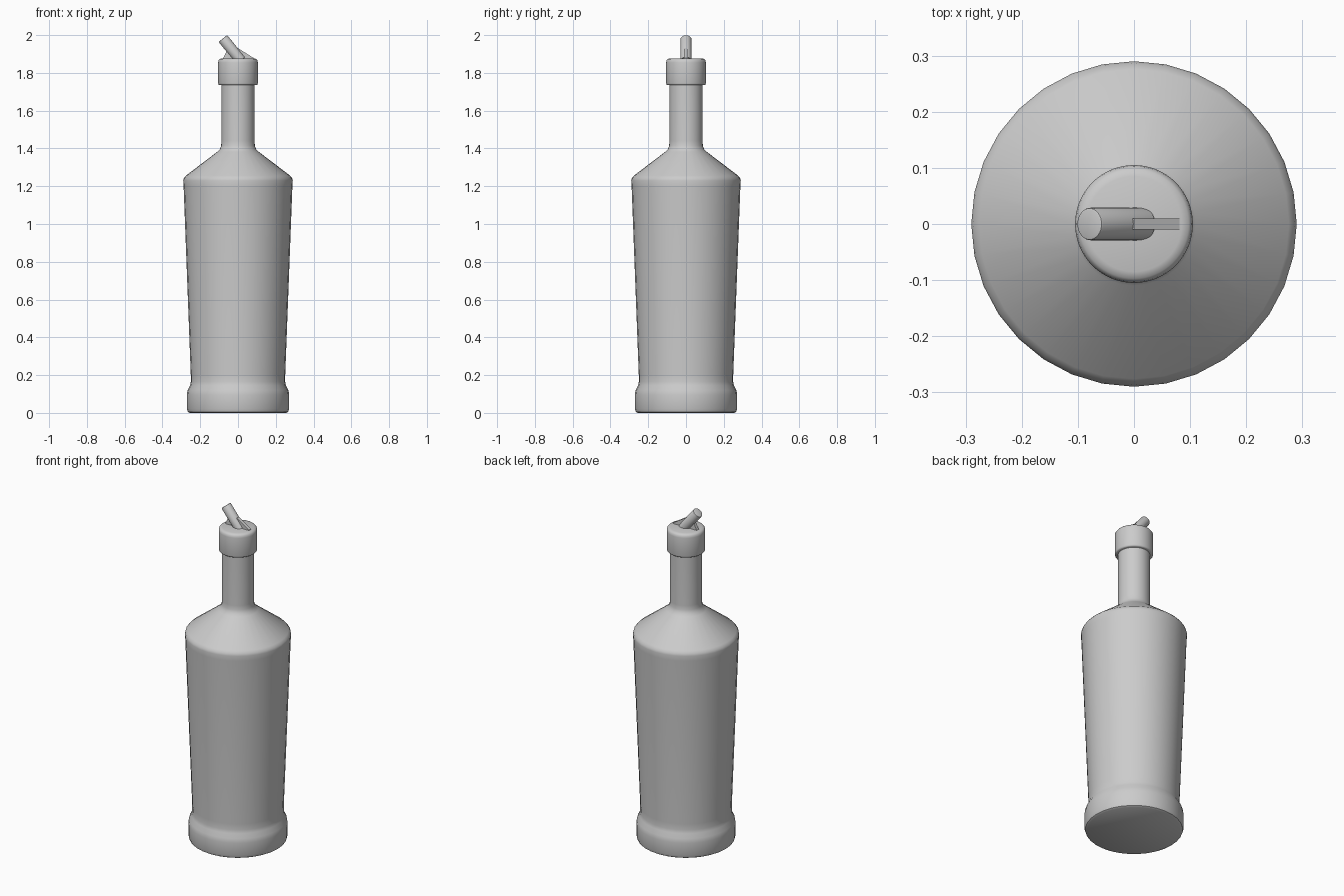
import bpy, bmesh, math
from mathutils import Vector

if "Cube" in bpy.data.objects:
    bpy.data.objects.remove(bpy.data.objects["Cube"])


def finish(name, bm, angle=40):
    bmesh.ops.recalc_face_normals(bm, faces=bm.faces)
    me = bpy.data.meshes.new(name)
    bm.to_mesh(me)
    bm.free()
    ob = bpy.data.objects.new(name, me)
    bpy.context.collection.objects.link(ob)
    bpy.ops.object.select_all(action='DESELECT')
    bpy.context.view_layer.objects.active = ob
    ob.select_set(True)
    bpy.ops.object.shade_smooth_by_angle(angle=math.radians(angle))
    return ob


def lathe(name, profile, sides):
    """Revolve (radius, z) points around z and close both ends."""
    bm = bmesh.new()
    rings = []
    for r, z in profile:
        rings.append([bm.verts.new((r * math.cos(2 * math.pi * i / sides),
                                    r * math.sin(2 * math.pi * i / sides), z))
                      for i in range(sides)])
    for a, b in zip(rings, rings[1:]):
        for i in range(sides):
            j = (i + 1) % sides
            bm.faces.new((a[i], a[j], b[j], b[i]))
    bm.faces.new(rings[0])
    bm.faces.new(rings[-1])
    return finish(name, bm)


# Bottle body: flared foot, tapered sides, conical shoulder and neck
lathe("bottle", [
    (0.256, 0.0), (0.266, 0.006), (0.271, 0.022), (0.271, 0.095),
    (0.267, 0.12), (0.254, 0.145), (0.250, 0.165), (0.250, 0.20),
    (0.288, 1.20), (0.290, 1.23), (0.287, 1.243), (0.276, 1.256),
    (0.110, 1.382), (0.096, 1.396), (0.089, 1.415), (0.088, 1.44),
    (0.088, 1.76)], 32)

# Stopper cap with softened rims
lathe("cap", [
    (0.099, 1.735), (0.103, 1.738), (0.105, 1.745), (0.105, 1.855),
    (0.103, 1.866), (0.097, 1.873), (0.085, 1.877)], 64)

# Slanted pouring spout
tip, root = Vector((-0.080, 0, 1.982)), Vector((0.015, 0, 1.865))
axis = tip - root
bm = bmesh.new()
bmesh.ops.create_cone(bm, cap_ends=True, segments=32, radius1=0.029,
                      radius2=0.029, depth=axis.length)
rim = [e for e in bm.edges if all(v.co.z > 0 for v in e.verts)]
bmesh.ops.bevel(bm, geom=rim, offset=0.004, segments=2, affect='EDGES', profile=0.5)
bmesh.ops.rotate(bm, verts=bm.verts, matrix=axis.to_track_quat('Z', 'Y').to_matrix())
bmesh.ops.translate(bm, verts=bm.verts, vec=(tip + root) / 2)
finish("spout", bm)

# Thin support fin running through the spout
bm = bmesh.new()
outline = [(-0.082, 1.870), (-0.056, 1.922), (0.0, 1.931), (0.081, 1.880), (0.081, 1.870)]
face = bm.faces.new([bm.verts.new((x, -0.010, z)) for x, z in outline])
ext = bmesh.ops.extrude_face_region(bm, geom=[face])
bmesh.ops.translate(bm, vec=(0, 0.020, 0),
                    verts=[v for v in ext["geom"] if isinstance(v, bmesh.types.BMVert)])
finish("spout_fin", bm, 20)
